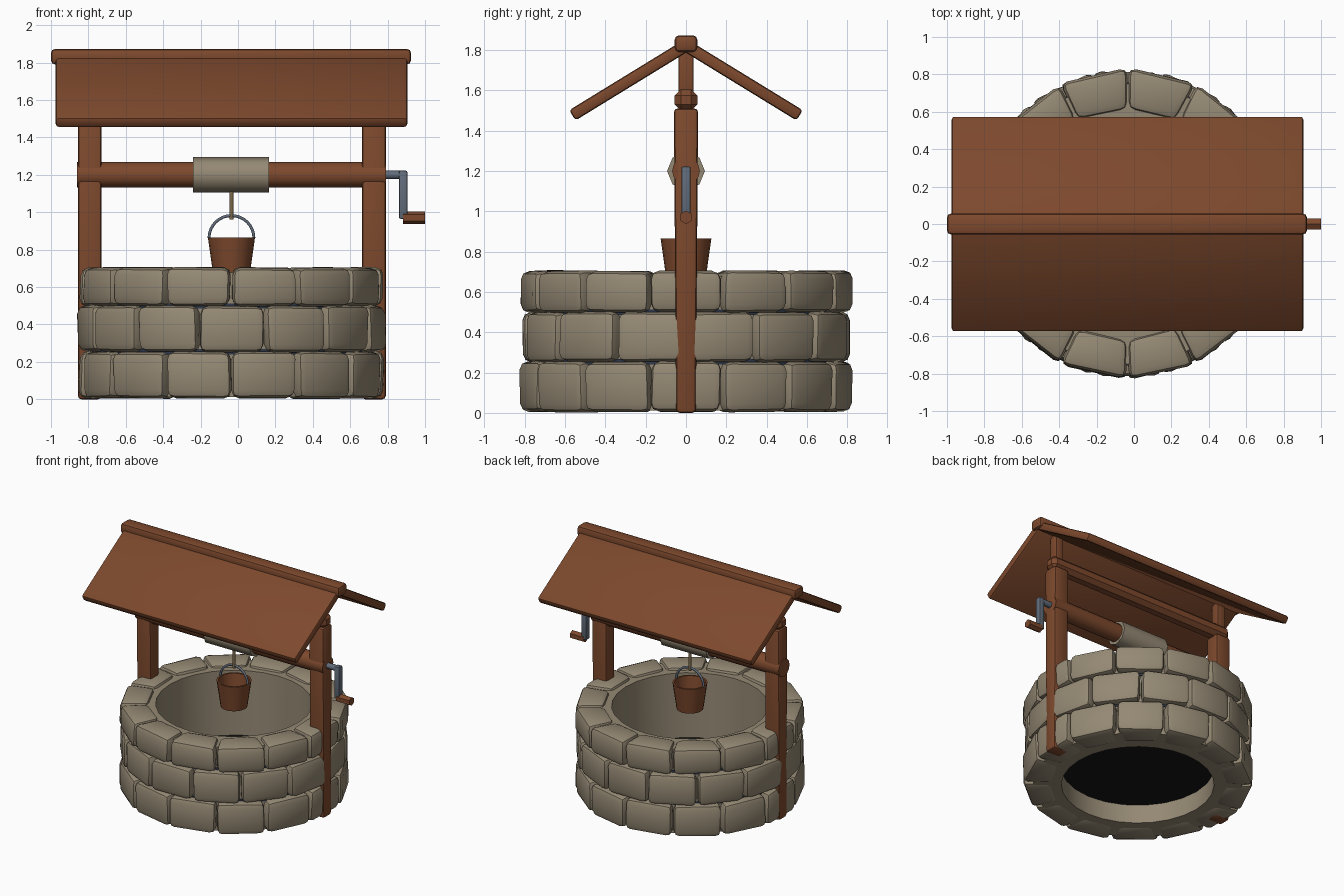
import bpy, bmesh, math, random
from mathutils import Vector, Matrix

if "Cube" in bpy.data.objects:
    bpy.data.objects.remove(bpy.data.objects["Cube"])

random.seed(4)
CX = -0.035          # axis of the well


def mat(name, rgb):
    m = bpy.data.materials.new(name)
    m.diffuse_color = (*rgb, 1)
    m.use_nodes = True
    m.node_tree.nodes["Principled BSDF"].inputs["Base Color"].default_value = m.diffuse_color
    return m


WOOD = mat("brown_wood", (0.205, 0.066, 0.026))
STONE = mat("tan_stone", (0.30, 0.25, 0.175))
METAL = mat("grey_metal", (0.12, 0.15, 0.195))
ROPE = mat("rope_brown", (0.20, 0.14, 0.07))
MORTAR = mat("dark_slate", (0.03, 0.042, 0.075))
BLACK = mat("black_water", (0.008, 0.008, 0.009))


def finish(name, bm, m, bevel=0.0, segments=2, angle=35):
    bmesh.ops.recalc_face_normals(bm, faces=bm.faces[:])
    bm.normal_update()
    if bevel:
        bmesh.ops.bevel(bm, geom=bm.edges[:], offset=bevel, segments=segments,
                        affect='EDGES', profile=0.5, clamp_overlap=True)
        bmesh.ops.recalc_face_normals(bm, faces=bm.faces[:])
    me = bpy.data.meshes.new(name)
    bm.to_mesh(me)
    bm.free()
    me.materials.append(m)
    ob = bpy.data.objects.new(name, me)
    bpy.context.collection.objects.link(ob)
    me.shade_smooth()
    me.set_sharp_from_angle(angle=math.radians(angle))
    return ob


def box(name, lo, hi, m, bevel=0.015, rot=None, taper=1.0, segments=2):
    """Bevelled box between two corners; taper scales the bottom, rot is applied last."""
    bm = bmesh.new()
    bmesh.ops.create_cube(bm, size=1)
    lo, hi = Vector(lo), Vector(hi)
    for v in bm.verts:
        k = taper if v.co.z < 0 else 1.0
        c = Vector((v.co.x, v.co.y * k, v.co.z))
        v.co = (lo + hi) / 2 + c * (hi - lo)
    if rot:
        bm.transform(rot)
    return finish(name, bm, m, bevel, segments)


def rod(name, a, b, r, sides, m, angle=50):
    """Straight cylinder from a to b."""
    a, b = Vector(a), Vector(b)
    d = b - a
    bm = bmesh.new()
    bmesh.ops.create_cone(bm, cap_ends=True, segments=sides, radius1=r, radius2=r,
                          depth=d.length)
    bm.transform(Matrix.Translation((a + b) / 2) @ d.to_track_quat('Z', 'Y').to_matrix().to_4x4())
    return finish(name, bm, m, angle=angle)


def lathe(name, profile, sides, m, closed=True, angle=35):
    """Spin an (r, z) profile about the well axis."""
    bm = bmesh.new()
    rings = []
    for r, z in profile:
        rings.append([bm.verts.new((CX + r * math.cos(2 * math.pi * i / sides),
                                    r * math.sin(2 * math.pi * i / sides), z))
                      for i in range(sides)])
    pairs = list(zip(rings, rings[1:])) + ([(rings[-1], rings[0])] if closed else [])
    for p, q in pairs:
        for i in range(sides):
            j = (i + 1) % sides
            bm.faces.new((p[i], p[j], q[j], q[i]))
    return finish(name, bm, m, angle=angle)


# wall core, dark joints and the disc inside
lathe("wall_core", [(0.55, 0.012), (0.75, 0.012), (0.75, 0.678), (0.565, 0.678)], 28, STONE)
for z in (0.254, 0.499):
    lathe("joint_ring", [(0.70, z - 0.014), (0.757, z - 0.014), (0.757, z + 0.014),
                         (0.70, z + 0.014)], 28, MORTAR)
rod("water", (CX, 0, 0.16), (CX, 0, 0.17), 0.553, 24, BLACK)

# three staggered courses of chunky stones
COUNT = 14
STEP = 2 * math.pi / COUNT


def stone(angle, z0, z1):
    bm = bmesh.new()
    bmesh.ops.create_cube(bm, size=1)
    half = STEP / 2 - 0.006
    for v in bm.verts:
        outer = v.co.x > 0
        r = 0.836 if outer else 0.62
        a = angle + (half if v.co.y > 0 else -half)
        z = z1 if v.co.z > 0 else z0
        r += random.uniform(-0.012, 0.002)
        a += random.uniform(-0.010, 0.010)
        z += random.uniform(-0.005, 0.003) * (1 if v.co.z > 0 else -1)
        v.co = (CX + r * math.cos(a), r * math.sin(a), max(z, 0.002))
    return finish("stone", bm, STONE, 0.042, 2, 25)


for row, (z0, z1) in enumerate([(0.004, 0.256), (0.252, 0.501), (0.497, 0.706)]):
    for i in range(COUNT):
        stone((i + 0.5 * (row % 2)) * STEP, z0, z1)

# posts, short king posts and the beam joining them
for x0, x1 in ((-0.856, -0.73), (0.662, 0.79)):
    box("post", (x0, -0.06, 0.0), (x1, 0.06, 1.51), WOOD, 0.018, taper=0.82)
    xm = (x0 + x1) / 2
    box("king_post", (xm - 0.035, -0.036, 1.55), (xm + 0.035, 0.036, 1.81), WOOD, 0.008)
box("cross_beam", (-0.86, -0.056, 1.50), (0.797, 0.056, 1.605), WOOD, 0.03, segments=1)

# roof: two sloping boards and a ridge cap
SLOPE = math.radians(31.5)
for s in (1, -1):
    tilt = Matrix.Translation((0, 0, 1.838)) @ Matrix.Rotation(-s * SLOPE, 4, 'X')
    ya, yb = sorted((s * 0.0, s * 0.67))
    box("roof_board", (-0.975, ya, -0.044), (0.905, yb, 0.016), WOOD, 0.016, tilt)
box("ridge_cap", (-1.0, -0.056, 1.79), (0.925, 0.056, 1.873), WOOD, 0.022)

# winding axle with its coil of rope
rod("axle", (-0.862, 0, 1.2), (0.79, 0, 1.2), 0.069, 12, WOOD)
rod("rope_coil", (-0.24, 0, 1.2), (0.167, 0, 1.2), 0.094, 8, STONE)
rod("rope", (CX, 0, 0.96), (CX, 0, 1.14), 0.011, 8, ROPE)

# crank
rod("crank_shaft", (0.77, 0, 1.2), (0.895, 0, 1.2), 0.023, 8, METAL)
box("crank_arm", (0.86, -0.023, 0.965), (0.905, 0.023, 1.222), METAL, 0.008)
rod("crank_handle", (0.883, 0, 0.97), (1.0, 0, 0.97), 0.033, 6, WOOD)

# bucket: open tapered shell with a wire handle
lathe("bucket", [(0.001, 0.66), (0.097, 0.66), (0.126, 0.866), (0.112, 0.866),
                 (0.088, 0.675), (0.001, 0.675)], 20, WOOD)
curve = bpy.data.curves.new("bucket_handle", 'CURVE')
curve.dimensions = '3D'
curve.bevel_depth = 0.009
curve.bevel_resolution = 1
sp = curve.splines.new('POLY')
sp.points.add(16)
for i, p in enumerate(sp.points):
    a = math.pi * i / 16
    p.co = (CX + 0.12 * math.cos(a), 0, 0.862 + 0.12 * math.sin(a), 1)
curve.materials.append(METAL)
bpy.context.collection.objects.link(bpy.data.objects.new("bucket_handle", curve))
